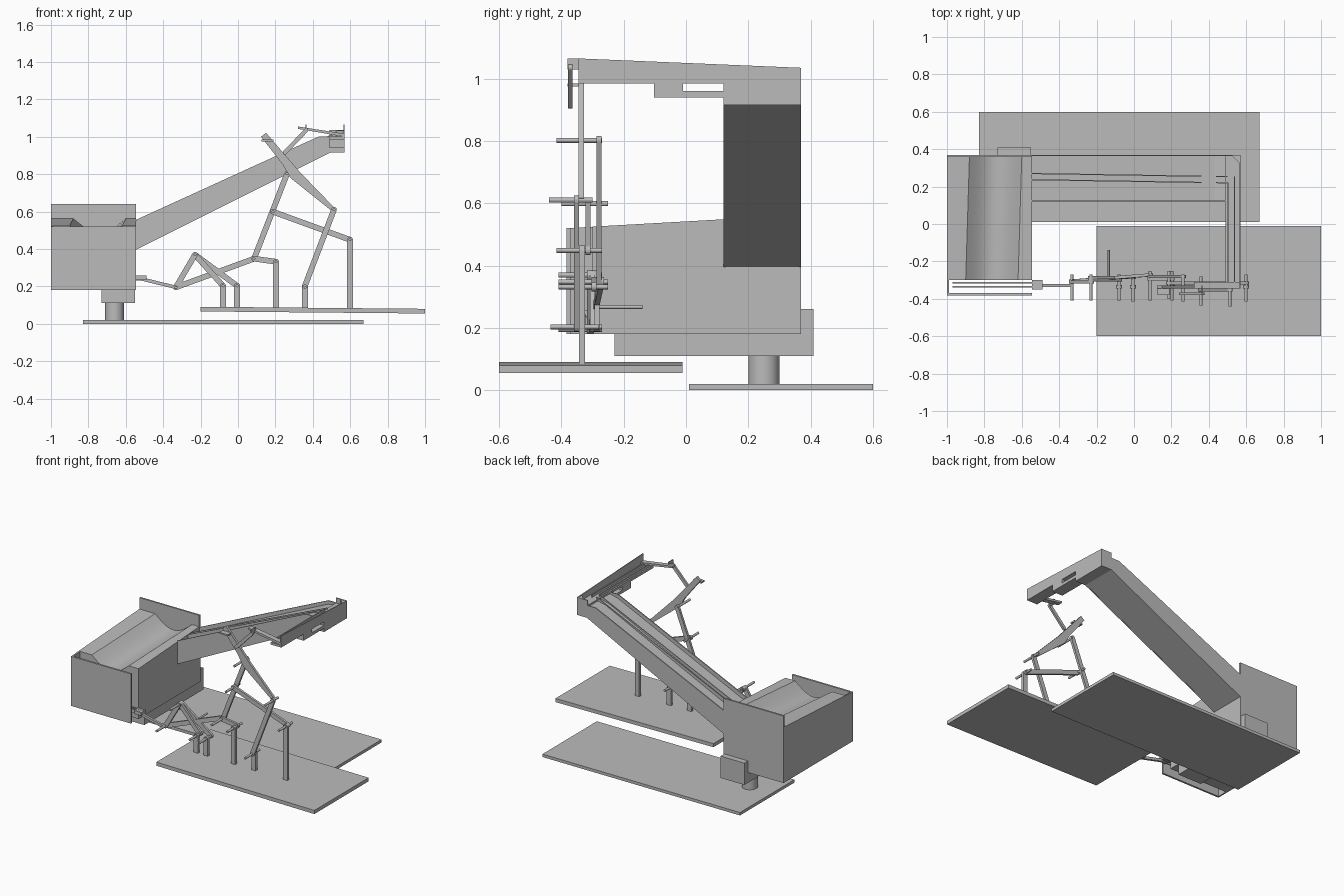
import bpy, bmesh, math
from mathutils import Vector

cube = bpy.data.objects.get("Cube")
if cube:
    bpy.data.objects.remove(cube, do_unlink=True)

grey = bpy.data.materials.new("plain_grey")
grey.use_nodes = True
grey.diffuse_color = (0.5, 0.5, 0.5, 1)
grey.node_tree.nodes["Principled BSDF"].inputs["Base Color"].default_value = (0.5, 0.5, 0.5, 1)


def finish(name, bm):
    bmesh.ops.recalc_face_normals(bm, faces=bm.faces)
    mesh = bpy.data.meshes.new(name)
    bm.to_mesh(mesh)
    bm.free()
    mesh.materials.append(grey)
    obj = bpy.data.objects.new(name, mesh)
    bpy.context.collection.objects.link(obj)
    return obj


def loft(name, first, last):
    """Solid between two matching loops of 3D points."""
    bm = bmesh.new()
    a = [bm.verts.new(p) for p in first]
    b = [bm.verts.new(p) for p in last]
    bm.faces.new(a)
    bm.faces.new(b[::-1])
    for i in range(len(a)):
        j = (i + 1) % len(a)
        bm.faces.new((a[i], b[i], b[j], a[j]))
    return finish(name, bm)


def prism_y(name, pts, y0, y1):
    return loft(name, [(x, y0, z) for x, z in pts], [(x, y1, z) for x, z in pts])


def prism_x(name, pts, x0, x1):
    return loft(name, [(x0, y, z) for y, z in pts], [(x1, y, z) for y, z in pts])


def box(name, x0, x1, y0, y1, z0, z1):
    return prism_y(name, [(x0, z0), (x1, z0), (x1, z1), (x0, z1)], y0, y1)


def rod(name, x, z, y0, y1, r=0.008):
    ring = [(x + r * math.cos(k * math.pi / 6), z + r * math.sin(k * math.pi / 6)) for k in range(12)]
    return prism_y(name, ring, y0, y1)


def bar(name, p, q, y, w=0.03, t=0.016):
    """Flat link with rounded ends; y may differ at each end."""
    y0, y1 = y if isinstance(y, tuple) else (y, y)
    ang = math.atan2(q[1] - p[1], q[0] - p[0])
    loop = []
    for c, yc, start in ((q, y1, -90), (p, y0, 90)):
        for k in range(7):
            a = ang + math.radians(start + k * 30)
            loop.append(Vector((c[0] + w / 2 * math.cos(a), yc, c[1] + w / 2 * math.sin(a))))
    off = Vector((0, t / 2, 0))
    return loft(name, [v - off for v in loop], [v + off for v in loop])


# Ground plates and pedestal
box("rear_base_plate", -0.83, 0.67, 0.01, 0.60, 0, 0.02)
prism_y("front_base_plate", [(-0.2, 0.066), (1, 0.055), (1, 0.08), (-0.2, 0.091)], -0.6, -0.012)
bpy.ops.mesh.primitive_cylinder_add(vertices=32, radius=0.05, depth=0.1, location=(-0.66, 0.25, 0.065))
pedestal = bpy.context.object
pedestal.name = "pedestal"
pedestal.data.materials.append(grey)
bpy.ops.object.shade_smooth_by_angle()
box("lower_housing", -0.73, -0.55, -0.23, 0.37, 0.11, 0.19)
box("rear_block", -0.73, -0.55, 0.365, 0.41, 0.11, 0.26)


# Tank with a rounded trough sunk in its sloping top
def tank_section(y, top, shift):
    arc = []
    for k in range(17):
        t = k / 16
        arc.append((-0.9 + shift + 0.28 * t, y, top - 0.075 * math.sin(math.pi * t)))
    return [(-1, y, 0.18), (-1, y, top)] + arc + [(-0.545, y, top), (-0.545, y, 0.18)]


loft("tank_body", tank_section(-0.3, 0.525, 0), tank_section(0.36, 0.562, 0.02))
tank = bpy.context.collection.objects["tank_body"]
bpy.context.view_layer.objects.active = tank
bpy.ops.object.select_all(action="DESELECT")
tank.select_set(True)
bpy.ops.object.shade_smooth_by_angle()
box("tank_back_plate", -1, -0.545, 0.358, 0.37, 0.18, 0.64)
box("tank_front_plate", -1, -0.545, -0.383, -0.37, 0.18, 0.52)
prism_x("tank_outer_side", [(-0.375, 0.18), (-0.295, 0.18), (-0.295, 0.525), (-0.375, 0.52)], -1, -0.99)
for y in (-0.335, -0.315):
    box("front_chamber_rail", -0.97, -0.5, y - 0.004, y + 0.004, 0.232, 0.258)

# Sloping arm: filled deck between two side walls, with guide rails
WALL = [(-0.545, 0.396), (0.492, 0.914), (0.5, 1.0), (0.43, 1.0), (0.358, 0.968), (-0.545, 0.556)]
DECK = [(-0.545, 0.397), (0.492, 0.915), (0.5, 0.99), (0.43, 0.975), (-0.545, 0.525)]
prism_y("arm_deck", DECK, 0.125, 0.366)
prism_y("arm_front_wall", WALL, 0.12, 0.128)
prism_y("arm_rear_wall", WALL, 0.363, 0.37)
for ya, yb in ((0.235, 0.217), (0.268, 0.25)):
    lo = [(-0.62, ya, 0.49), (0.5, yb, 0.99), (0.5, yb, 1.012), (-0.62, ya, 0.522)]
    loft("arm_guide_rail", lo, [(x, y + 0.006, z) for x, y, z in lo])

# Head: cross channel that carries the flow to the front
box("head_floor", 0.49, 0.57, -0.345, 0.37, 0.985, 1.0)
box("head_rear_body", 0.49, 0.57, 0.12, 0.37, 0.915, 0.995)
box("head_underside_block", 0.49, 0.57, -0.103, -0.01, 0.94, 0.99)
box("head_bracket_strip", 0.49, 0.57, -0.02, 0.125, 0.94, 0.96)
prism_x("head_outer_wall", [(-0.345, 0.99), (0.37, 0.99), (0.37, 1.035), (-0.345, 1.065)], 0.564, 0.57)
box("head_back_wall", 0.49, 0.57, 0.363, 0.37, 0.99, 1.035)
loft("head_corner_deflector",
     [(0.568, 0.32, 0.995), (0.568, 0.368, 0.995), (0.52, 0.368, 0.995)],
     [(0.568, 0.32, 1.033), (0.568, 0.368, 1.033), (0.52, 0.368, 1.033)])
for x, y1 in ((0.5, 0.217), (0.535, 0.25)):
    box("head_guide_rail", x, x + 0.006, -0.34, y1 + 0.005, 0.995, 1.018)

# Spout leading away from the head
SPOUT = [(0.32, 1.042), (0.57, 1.0), (0.57, 1.016), (0.32, 1.055)]
prism_y("spout_floor", SPOUT, -0.345, -0.31)
bar("spout_link", (0.365, 1.035), (0.25, 0.915), -0.372, 0.022, 0.014)
box("spout_pin", 0.36, 0.367, -0.38, -0.33, 1.03, 1.065)

# Tapered swinging blade
BLADE = [(0.123, 1.0), (0.15, 1.021), (0.33, 0.812), (0.519, 0.617), (0.5, 0.604), (0.28, 0.78), (0.24, 0.85)]
prism_y("swing_blade", BLADE, -0.345, -0.328)
box("blade_tip_pad", 0.125, 0.19, -0.38, -0.345, 0.975, 0.985)

# Linkage joints, given as x and z
A, B, C, D = (0.513, 0.61), (0.358, 0.203), (0.599, 0.449), (0.187, 0.599)
E, F, G, H = (0.262, 0.802), (0.086, 0.348), (0.203, 0.332), (-0.332, 0.195)
I, J, K = (-0.23, 0.369), (-0.08, 0.203), (-0.005, 0.203)
for name, p, q, y in (
        ("blade_lower_link", A, B, -0.352),
        ("upper_cross_link", D, C, -0.315),
        ("main_lever", E, F, -0.28),
        ("short_link", F, G, -0.295),
        ("long_push_link", H, F, (-0.305, -0.272)),
        ("outer_crank", H, I, -0.31),
        ("crank_link", I, K, -0.285),
        ("crank_stay", I, J, -0.3)):
    bar(name, p, q, y)
bar("tank_pull_link", (-0.53, 0.243), H, -0.33, 0.018)
box("tank_link_block", -0.545, -0.49, -0.35, -0.3, 0.235, 0.257)

# Posts standing on the front plate
for x, z in (B, C, G, J, K):
    box("support_post", x - 0.016, x + 0.016, -0.344, -0.325, 0.075, z)
    rod("post_cap", x, z, -0.344, -0.325, 0.016)

# Pivot pins through the joints
for (x, z), y0, y1 in ((A, -0.44, -0.3), (B, -0.435, -0.28), (C, -0.415, -0.27), (D, -0.4, -0.25),
                       (E, -0.415, -0.27), (F, -0.41, -0.25), (G, -0.41, -0.25), (H, -0.41, -0.27),
                       (I, -0.41, -0.27), (J, -0.41, -0.27), (K, -0.415, -0.27)):
    rod("pivot_pin", x, z, y0, y1)
rod("handle_pin", -0.135, 0.267, -0.28, -0.14, 0.006)
